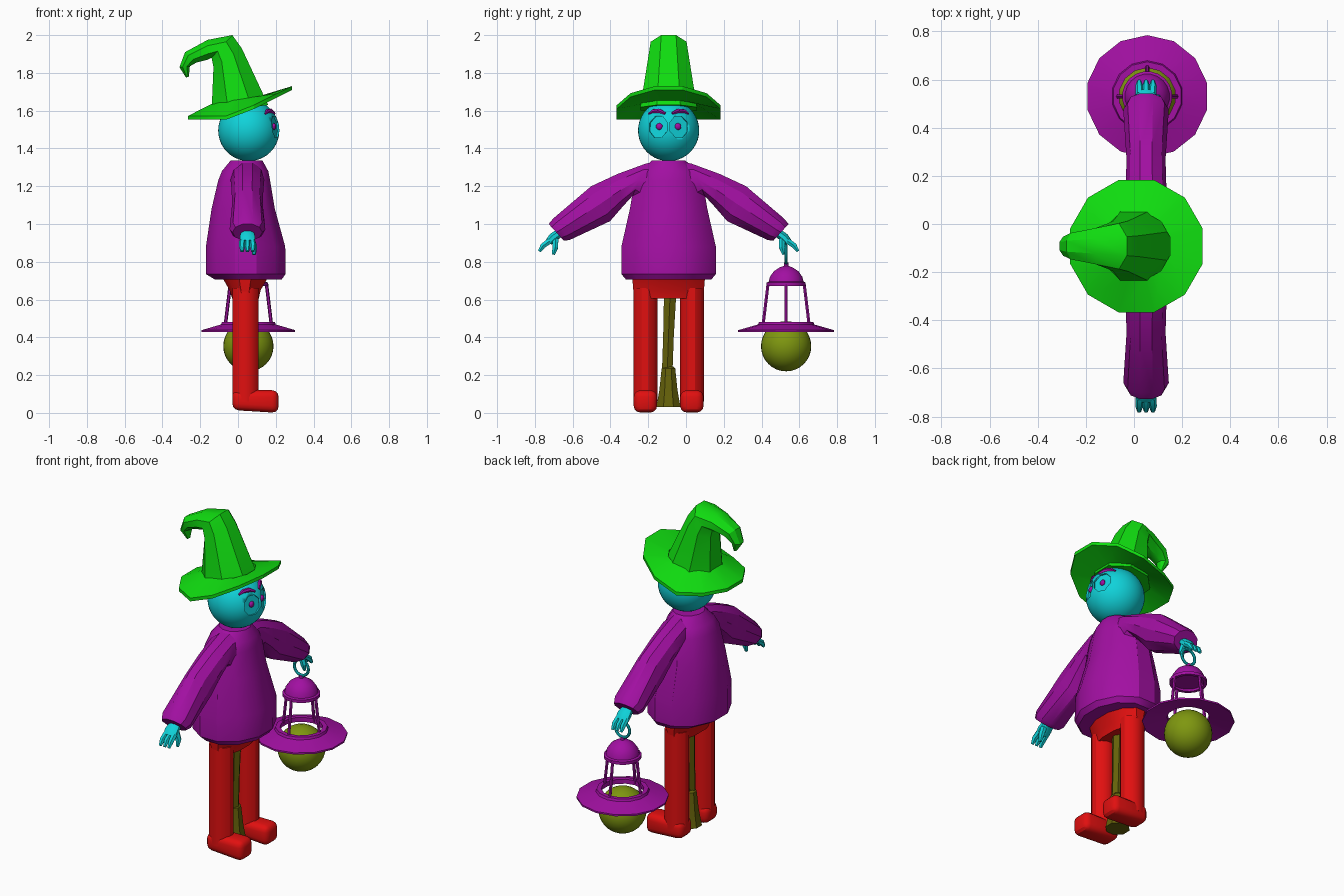
import bpy
import bmesh
from math import cos, sin, pi, radians, sqrt
from mathutils import Vector as V

if "Cube" in bpy.data.objects:
    bpy.data.objects.remove(bpy.data.objects["Cube"])

CX, CY = 0.05, -0.092      # body axis
LX, LY = 0.055, 0.53       # lantern axis


def material(name, rgb):
    m = bpy.data.materials.new(name)
    m.use_nodes = True
    m.diffuse_color = (*rgb, 1)
    m.node_tree.nodes["Principled BSDF"].inputs["Base Color"].default_value = (*rgb, 1)
    return m


GREEN = material("hat green", (0.005, 0.72, 0.005))
CYAN = material("skin cyan", (0.005, 0.65, 0.7))
PURPLE = material("cloth purple", (0.36, 0.005, 0.36))
RED = material("trouser red", (0.75, 0.005, 0.005))
OLIVE = material("bulb olive", (0.21, 0.31, 0.005))
BROWN = material("broom brown", (0.13, 0.12, 0.003))


def finish(name, bm, mat, angle=30):
    bmesh.ops.recalc_face_normals(bm, faces=bm.faces)
    me = bpy.data.meshes.new(name)
    bm.to_mesh(me)
    bm.free()
    me.materials.append(mat)
    ob = bpy.data.objects.new(name, me)
    bpy.context.collection.objects.link(ob)
    bpy.ops.object.select_all(action='DESELECT')
    ob.select_set(True)
    bpy.context.view_layer.objects.active = ob
    bpy.ops.object.shade_smooth_by_angle(angle=radians(angle))
    return ob


def skin(name, mat, rings, caps=True, loop=False, angle=30):
    """Bridge rings of points into one surface."""
    bm = bmesh.new()
    vs = [[bm.verts.new(p) for p in r] for r in rings]
    n = len(vs[0])
    pairs = list(zip(vs, vs[1:])) + ([(vs[-1], vs[0])] if loop else [])
    for a, b in pairs:
        for i in range(n):
            j = (i + 1) % n
            bm.faces.new((a[i], a[j], b[j], b[i]))
    if caps and not loop:
        bm.faces.new(vs[0])
        bm.faces.new(vs[-1])
    return finish(name, bm, mat, angle)


def ring(a, b, w, n):
    """Polygon spanning a to b, with half-width vector w across."""
    a, b, w = V(a), V(b), V(w)
    c, u, k = (a + b) / 2, (a - b) / 2, 1 / cos(pi / n)
    angles = [2 * pi * (i + 0.5) / n for i in range(n)]
    return [c + k * (u * cos(t) + w * sin(t)) for t in angles]


def flat(x0, x1, z, hy, n, cy=CY):
    return ring((x1, cy, z), (x0, cy, z), (0, hy, 0), n)


def lathe(name, mat, profile, n, **kw):
    return skin(name, mat, [flat(LX - r, LX + r, z, r, n, LY) for r, z in profile], **kw)


def tube(name, mat, pts, radii, n=8):
    pts = [V(p) for p in pts]
    rings = []
    for i, (p, r) in enumerate(zip(pts, radii)):
        d = (pts[min(i + 1, len(pts) - 1)] - pts[max(i - 1, 0)]).normalized()
        u = d.cross(V((1, 0, 0)) if abs(d.x) < 0.8 else V((0, 0, 1))).normalized() * r
        rings.append(ring(p + u, p - u, d.cross(u), n))
    return skin(name, mat, rings)


def ball(name, mat, c, size, seg=32):
    bm = bmesh.new()
    bmesh.ops.create_uvsphere(bm, u_segments=seg, v_segments=seg // 2, radius=1)
    bmesh.ops.scale(bm, vec=size, verts=bm.verts)
    bmesh.ops.translate(bm, vec=c, verts=bm.verts)
    return finish(name, bm, mat)


# Head with eye sockets, pupils and brows
HC = V((0.057, CY, 1.495))
R = 0.162
head = ball("head", CYAN, HC, (R, R, R), 40)
for side, s in (("right", -1), ("left", 1)):
    d = V((0.148, s * 0.057, 0.02)).normalized()
    u = d.cross(V((0, 0, 1))).normalized()
    w = d.cross(u)
    socket = [ring(HC + d * h + u * 0.05, HC + d * h - u * 0.05, w * 0.056, 8)
              for h in (0.142, 0.2)]
    cutter = skin(side + "_eye_cutter", CYAN, socket)
    cutter.hide_render = True
    cutter.hide_set(True)
    cut = head.modifiers.new(side + "_socket", 'BOOLEAN')
    cut.operation, cut.solver, cut.object = 'DIFFERENCE', 'EXACT', cutter
    ball(side + "_pupil", PURPLE, HC + d * 0.143 + V((0, -s * 0.002, 0.003)),
         (0.012, 0.018, 0.018), 16)
    brow = []
    for y, z in ((0.018, 0.09), (0.05, 0.104), (0.082, 0.102), (0.106, 0.088)):
        brow.append(HC + V((sqrt(R * R - y * y - z * z) + 0.002, s * y, z)))
    tube(side + "_eyebrow", PURPLE, brow, (0.006, 0.011, 0.01, 0.004), 6)

# Hat: curled cone and brim raised at the face
curl = [((0.16, 1.63), (-0.14, 1.59), 0.15), ((0.02, 1.93), (-0.13, 1.83), 0.105),
        ((-0.03, 2.0), (-0.14, 1.88), 0.095), ((-0.16, 1.975), (-0.16, 1.87), 0.075),
        ((-0.28, 1.91), (-0.22, 1.855), 0.055), ((-0.31, 1.83), (-0.255, 1.835), 0.04),
        ((-0.275, 1.775), (-0.26, 1.78), 0.012)]
skin("hat_cone", GREEN, [ring((a[0], CY, a[1]), (b[0], CY, b[1]), (0, w, 0), 8)
                         for a, b, w in curl])


def brim(r, lift, inner):
    pts = flat(0.01 - r, 0.01 + r, 0, r, 12)
    for p in pts:
        p.z = lift + (1.63 + 0.15 * p.x if inner else 1.56 + 0.5 * max(0, p.x + 0.03))
    return pts


skin("hat_brim", GREEN, [brim(0.14, 0, True), brim(0.275, -0.008, False),
                         brim(0.275, 0.012, False), brim(0.14, 0.03, True)], loop=True)

# Tunic
tunic = [(-0.12, 0.23, 0.705, 0.225), (-0.17, 0.252, 0.735, 0.25), (-0.17, 0.25, 0.88, 0.25),
         (-0.14, 0.195, 1.08, 0.205), (-0.105, 0.17, 1.23, 0.18), (-0.085, 0.16, 1.28, 0.15),
         (-0.04, 0.13, 1.335, 0.09)]
skin("tunic", PURPLE, [flat(x0, x1, z, hy, 12) for x0, x1, z, hy in tunic])

# Sleeves and hands
sleeve = [((0.04, 1.335), (0.13, 1.10), 0.085), ((0.12, 1.32), (0.19, 1.15), 0.085),
          ((0.27, 1.265), (0.245, 1.09), 0.08), ((0.41, 1.2), (0.31, 1.015), 0.077),
          ((0.61, 1.03), (0.525, 0.915), 0.09), ((0.635, 1.0), (0.555, 0.912), 0.075)]
for side, s in (("right", -1), ("left", 1)):
    def at(dy, z, dx=0.0):
        return V((CX + dx, CY + s * dy, z))

    skin(side + "_sleeve", PURPLE, [ring(at(*a), at(*b), (w, 0, 0), 10) for a, b, w in sleeve])
    skin(side + "_palm", CYAN, [ring(at(*a), at(*b), (w, 0, 0), 8) for a, b, w in
                                (((0.58, 0.98), (0.55, 0.945), 0.03),
                                 ((0.63, 0.945), (0.595, 0.91), 0.04),
                                 ((0.65, 0.915), (0.62, 0.89), 0.038))])
    for i, dx in enumerate((-0.026, 0, 0.026)):
        tube(f"{side}_finger_{i + 1}", CYAN,
             [at(0.63, 0.91, dx), at(0.665, 0.885, dx * 1.1), at(0.685, 0.855, dx * 1.1)],
             (0.015, 0.014, 0.008), 6)
    tube(side + "_thumb", CYAN, [at(0.6, 0.92, 0.02), at(0.6, 0.875, 0.035),
                                 at(0.61, 0.838, 0.035)], (0.016, 0.015, 0.008), 6)

# Trousers and boots
skin("hips", RED, [flat(-0.03, 0.11, 0.605, 0.18, 12), flat(-0.045, 0.12, 0.65, 0.187, 12),
                   flat(-0.085, 0.16, 0.72, 0.193, 12)])
for side, s in (("right", -1), ("left", 1)):
    y = CY + s * 0.123
    skin(side + "_leg", RED, [flat(-0.03, 0.108, z, 0.063, 12, y) for z in (0.06, 0.66)])
    bm = bmesh.new()
    bmesh.ops.create_cube(bm, size=1)
    bmesh.ops.scale(bm, vec=(0.245, 0.124, 0.115), verts=bm.verts)
    bmesh.ops.translate(bm, vec=(0.0925, y, 0.0625), verts=bm.verts)
    for v in bm.verts:
        if v.co.z < 0.06:
            v.co.z = 0.0 if v.co.x > 0.1 else 0.015
    bmesh.ops.bevel(bm, geom=bm.edges[:], offset=0.035, segments=3, profile=0.5,
                    affect='EDGES')
    finish(side + "_boot", bm, RED)

# Broom standing behind the legs
tube("broom_handle", BROWN, [(0.04, -0.1, 0.2), (0.04, -0.093, 0.4), (0.04, -0.083, 0.66)],
     (0.028, 0.028, 0.033), 6)
skin("broom_bristles", BROWN, [flat(0.04 - r, 0.04 + r, z, r, 8, -0.093) for r, z in
                               ((0.064, 0.03), (0.048, 0.12), (0.036, 0.235), (0.025, 0.245))])

# Lantern: carrying ring, dome, rods, shade and bulb
bm = bmesh.new()
bm.free()
hoop = []
for i in range(20):
    t = 2 * pi * i / 20
    d = V((cos(t), 0, sin(t)))
    c = V((LX, LY, 0.84)) + d * 0.047
    hoop.append(ring(c + d * 0.008, c - d * 0.008, (0, 0.008, 0), 8))
skin("carrying_ring", CYAN, hoop, loop=True)
lathe("lantern_dome", PURPLE, [(0.085, 0.685), (0.085, 0.672), (0.103, 0.672), (0.103, 0.69),
                               (0.092, 0.695), (0.086, 0.72), (0.065, 0.75), (0.035, 0.77),
                               (0.012, 0.778), (0.012, 0.795)], 20)
for i in range(4):
    d = V((cos(i * pi / 2), sin(i * pi / 2), 0))
    base = V((LX, LY, 0))
    tube(f"lantern_rod_{i + 1}", PURPLE, [base + d * 0.122 + V((0, 0, 0.465)),
                                          base + d * 0.096 + V((0, 0, 0.68))], (0.008, 0.008), 6)
lathe("lantern_shade", PURPLE, [(0.115, 0.455), (0.248, 0.428), (0.248, 0.438), (0.145, 0.468),
                                (0.14, 0.482), (0.115, 0.482)], 14, loop=True)
ball("lantern_bulb", OLIVE, (LX, LY, 0.353), (0.133, 0.133, 0.133))
